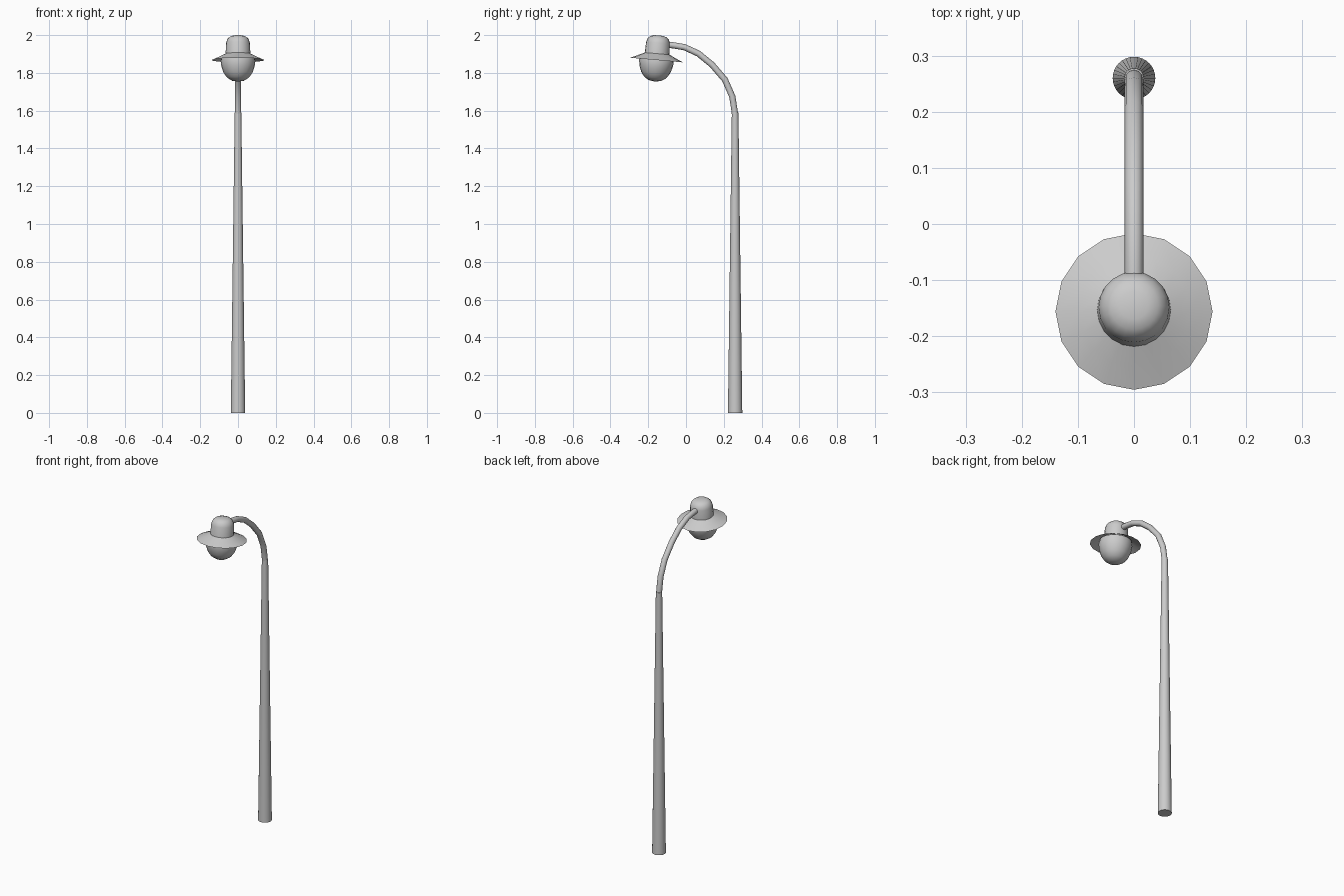
import bpy, bmesh, math
from mathutils import Matrix

if "Cube" in bpy.data.objects:
    bpy.data.objects.remove(bpy.data.objects["Cube"])

HEAD = Matrix.Translation((0, -0.156, 1.868)) @ Matrix.Rotation(math.radians(-5), 4, 'X')


def smooth(ob, angle=40):
    bpy.ops.object.select_all(action='DESELECT')
    ob.select_set(True)
    bpy.context.view_layer.objects.active = ob
    bpy.ops.object.shade_smooth_by_angle(angle=math.radians(angle))


def lathe(name, profile, sides, matrix):
    """Spin a (radius, z) profile around z; zero radius closes to a point."""
    bm = bmesh.new()
    verts = [bm.verts.new((r, 0, z)) for r, z in profile]
    edges = [bm.edges.new(p) for p in zip(verts, verts[1:])]
    bmesh.ops.spin(bm, geom=verts + edges, cent=(0, 0, 0), axis=(0, 0, 1),
                   angle=math.tau, steps=sides, use_merge=True)
    bmesh.ops.remove_doubles(bm, verts=bm.verts, dist=1e-5)
    bmesh.ops.recalc_face_normals(bm, faces=bm.faces)
    me = bpy.data.meshes.new(name)
    bm.to_mesh(me)
    bm.free()
    ob = bpy.data.objects.new(name, me)
    bpy.context.collection.objects.link(ob)
    ob.matrix_world = matrix
    smooth(ob)
    return ob


# Tapered pole
lathe("pole", [(0, 0), (0.038, 0), (0.0175, 1.59), (0, 1.59)], 32,
      Matrix.Translation((0, 0.26, 0)))

# Curved arm that carries the lamp
path = [(0.26, 1.57), (0.257, 1.60), (0.245, 1.675), (0.206, 1.764), (0.138, 1.843),
        (0.066, 1.902), (-0.008, 1.936), (-0.075, 1.947), (-0.12, 1.948)]
cu = bpy.data.curves.new("arm", 'CURVE')
cu.dimensions = '3D'
cu.bevel_depth = 0.0165
cu.bevel_resolution = 4
cu.use_fill_caps = True
sp = cu.splines.new('POLY')
sp.points.add(len(path) - 1)
for p, (y, z) in zip(sp.points, path):
    p.co = (0, y, z, 1)
arm = bpy.data.objects.new("arm", cu)
bpy.context.collection.objects.link(arm)
bpy.context.view_layer.objects.active = arm
arm.select_set(True)
bpy.ops.object.convert(target='MESH')
smooth(bpy.context.view_layer.objects.active)

# Lamp head: cap, brim and glass bowl, tilted slightly upward at the front
lathe("lamp_cap", [(0, 0.131), (0.025, 0.130), (0.043, 0.124), (0.056, 0.112),
                   (0.063, 0.092), (0.066, 0.025)], 20, HEAD)
lathe("lamp_brim", [(0.062, 0.036), (0.10, 0.018), (0.14, 0)], 16, HEAD)
lathe("lamp_bowl", [(0.066, 0.03), (0.088, 0.018), (0.092, -0.005), (0.088, -0.035),
                    (0.076, -0.068), (0.058, -0.093), (0.033, -0.109), (0, -0.114)], 20, HEAD)
